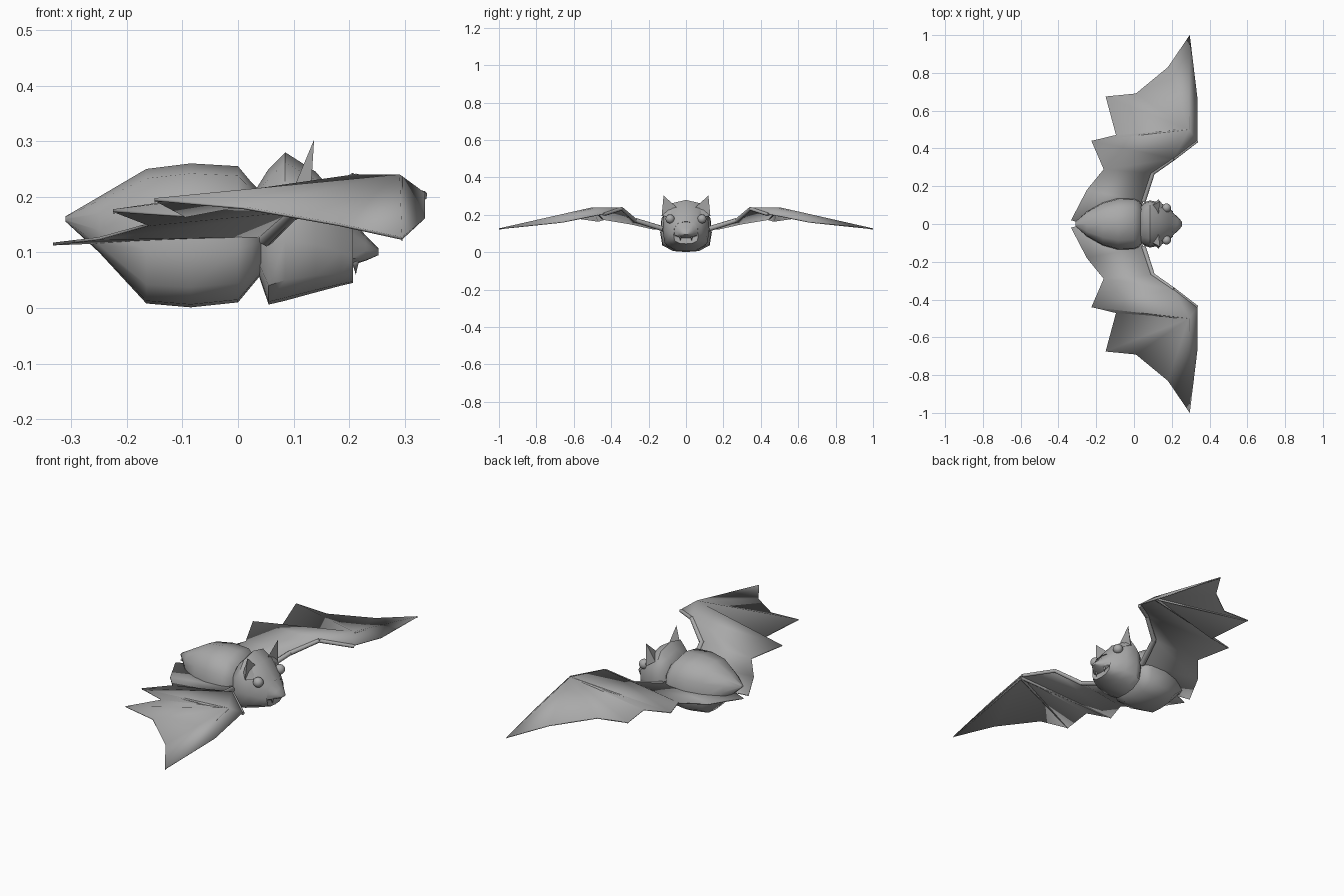
import bpy, bmesh, math
from mathutils import Vector

if "Cube" in bpy.data.objects:
    bpy.data.objects.remove(bpy.data.objects["Cube"])

fur = bpy.data.materials.new("grey_fur")
fur.diffuse_color = (0.4, 0.4, 0.4, 1)
fur.use_nodes = True
fur.node_tree.nodes["Principled BSDF"].inputs["Base Color"].default_value = fur.diffuse_color


def finish(obj, angle=60):
    obj.data.materials.clear()
    obj.data.materials.append(fur)
    bpy.ops.object.select_all(action='DESELECT')
    obj.select_set(True)
    bpy.context.view_layer.objects.active = obj
    bpy.ops.object.shade_smooth_by_angle(angle=math.radians(angle))
    return obj


def mesh_object(name, verts, faces, angle=60):
    mesh = bpy.data.meshes.new(name)
    mesh.from_pydata(verts, [], faces)
    bm = bmesh.new()
    bm.from_mesh(mesh)
    bmesh.ops.recalc_face_normals(bm, faces=bm.faces)
    bm.to_mesh(mesh)
    bm.free()
    obj = bpy.data.objects.new(name, mesh)
    bpy.context.collection.objects.link(obj)
    return finish(obj, angle)


def loft(name, section, rings, angle=60):
    """Loft a (y, z) section along x through rings of (x, bottom, top, half width)."""
    n, verts, faces = len(section), [], []
    for x, zb, zt, w in rings:
        verts += [(x, y * w, (zb + zt) / 2 + z * (zt - zb) / 2) for y, z in section]
    for r in range(len(rings) - 1):
        for i in range(n):
            j = (i + 1) % n
            faces.append((r * n + i, r * n + j, r * n + n + j, r * n + n + i))
    faces += [tuple(range(n)), tuple(range(len(verts) - n, len(verts)))]
    return mesh_object(name, verts, faces, angle)


def bone(name, a, b, r1, r2, sides=6):
    a, b = Vector(a), Vector(b)
    bpy.ops.mesh.primitive_cone_add(vertices=sides, radius1=r1, radius2=r2,
                                    depth=(b - a).length, location=(a + b) / 2)
    obj = bpy.context.object
    obj.name = name
    obj.rotation_euler = (b - a).to_track_quat('Z', 'Y').to_euler()
    return finish(obj)


# Body and head share a boxy, rounded cross-section
half = [(0.62, 0.86), (0.95, 0.4), (1, -0.2), (0.92, -0.72), (0.5, -0.96)]
section = [(0, 1)] + half + [(0, -1)] + [(-y, z) for y, z in reversed(half)]
loft("body", section, [
    (-0.31, 0.155, 0.165, 0.012), (-0.25, 0.10, 0.20, 0.065),
    (-0.165, 0.008, 0.25, 0.115), (-0.085, 0.001, 0.26, 0.138),
    (0.0, 0.01, 0.255, 0.135), (0.025, 0.04, 0.225, 0.125), (0.05, 0.07, 0.2, 0.09)])
loft("head", section, [
    (0.03, 0.08, 0.21, 0.09), (0.055, 0.006, 0.25, 0.115), (0.085, 0.013, 0.28, 0.125),
    (0.14, 0.028, 0.245, 0.113), (0.185, 0.04, 0.192, 0.085), (0.207, 0.045, 0.165, 0.066),
    (0.202, 0.076, 0.163, 0.064), (0.23, 0.085, 0.13, 0.038), (0.253, 0.095, 0.107, 0.014)], 50)

# Wing outline, with a raised knuckle inside the wrist
W = dict(
    wrist=(0.335, 0.44, 0.205), tip=(0.295, 1.0, 0.125), lead=(0.335, 0.66, 0.16),
    n1=(0.18, 0.83, 0.15), n2=(0.01, 0.69, 0.18), p1=(-0.15, 0.675, 0.195),
    n3=(-0.095, 0.47, 0.165), p2=(-0.225, 0.44, 0.175), n4=(-0.16, 0.29, 0.15),
    p3=(-0.25, 0.18, 0.125), tail=(-0.333, 0.02, 0.115), back=(-0.27, 0.0, 0.12),
    root=(0.0, 0.0, 0.12), shoulder=(0.05, 0.12, 0.13), arm=(0.10, 0.27, 0.175),
    elbow=(0.21, 0.345, 0.238), knuckle=(0.29, 0.5, 0.238))
fan = """wrist lead knuckle|lead tip knuckle|knuckle tip n1|knuckle n1 n2|knuckle n2 p1
knuckle p1 n3|knuckle n3 p2|wrist knuckle elbow|elbow knuckle p2|elbow p2 n4|elbow n4 arm
arm n4 p3|arm p3 shoulder|shoulder p3 tail|shoulder tail back|shoulder back root"""
keys = list(W)
faces = [[keys.index(k) for k in tri.split()] for tri in fan.replace("\n", "|").split("|")]

for side, label in ((1, "left"), (-1, "right")):
    def m(p, dz=0):
        return (p[0], p[1] * side, p[2] + dz)

    # Wing membrane
    wing = mesh_object(label + "_wing", [m(W[k]) for k in keys], faces, 50)
    sol = wing.modifiers.new("thickness", 'SOLIDIFY')
    sol.thickness = 0.005
    sol.offset = 0

    # Arm and finger bones under the membrane
    for a, b, r1, r2 in (("shoulder", "arm", .014, .012), ("arm", "elbow", .012, .01),
                         ("elbow", "wrist", .01, .009), ("knuckle", "tip", .008, .001),
                         ("knuckle", "p1", .008, .001), ("knuckle", "p2", .008, .001)):
        bone(label + "_" + b + "_bone", m(W[a], -0.006), m(W[b], -0.004), r1, r2)

    # Ear: pointed, with a hollow front
    ear = [(0.137, 0.12, 0.303), (0.13, 0.13, 0.195), (0.10, 0.1, 0.215),
           (0.13, 0.05, 0.24), (0.128, 0.095, 0.225), (0.155, 0.1, 0.19)]
    mesh_object(label + "_ear", [m(p) for p in ear],
                [(0, 1, 2), (0, 2, 3), (0, 3, 4), (0, 4, 1), (1, 4, 5), (3, 5, 4),
                 (1, 5, 2), (2, 5, 3)], 40)

    # Eye
    bpy.ops.mesh.primitive_uv_sphere_add(segments=16, ring_count=10, radius=0.024,
                                         location=(0.172, 0.085 * side, 0.178))
    bpy.context.object.name = label + "_eye"
    finish(bpy.context.object)

    # Fang
    bone(label + "_fang", (0.211, 0.03 * side, 0.085), (0.212, 0.03 * side, 0.06), .007, 0)
